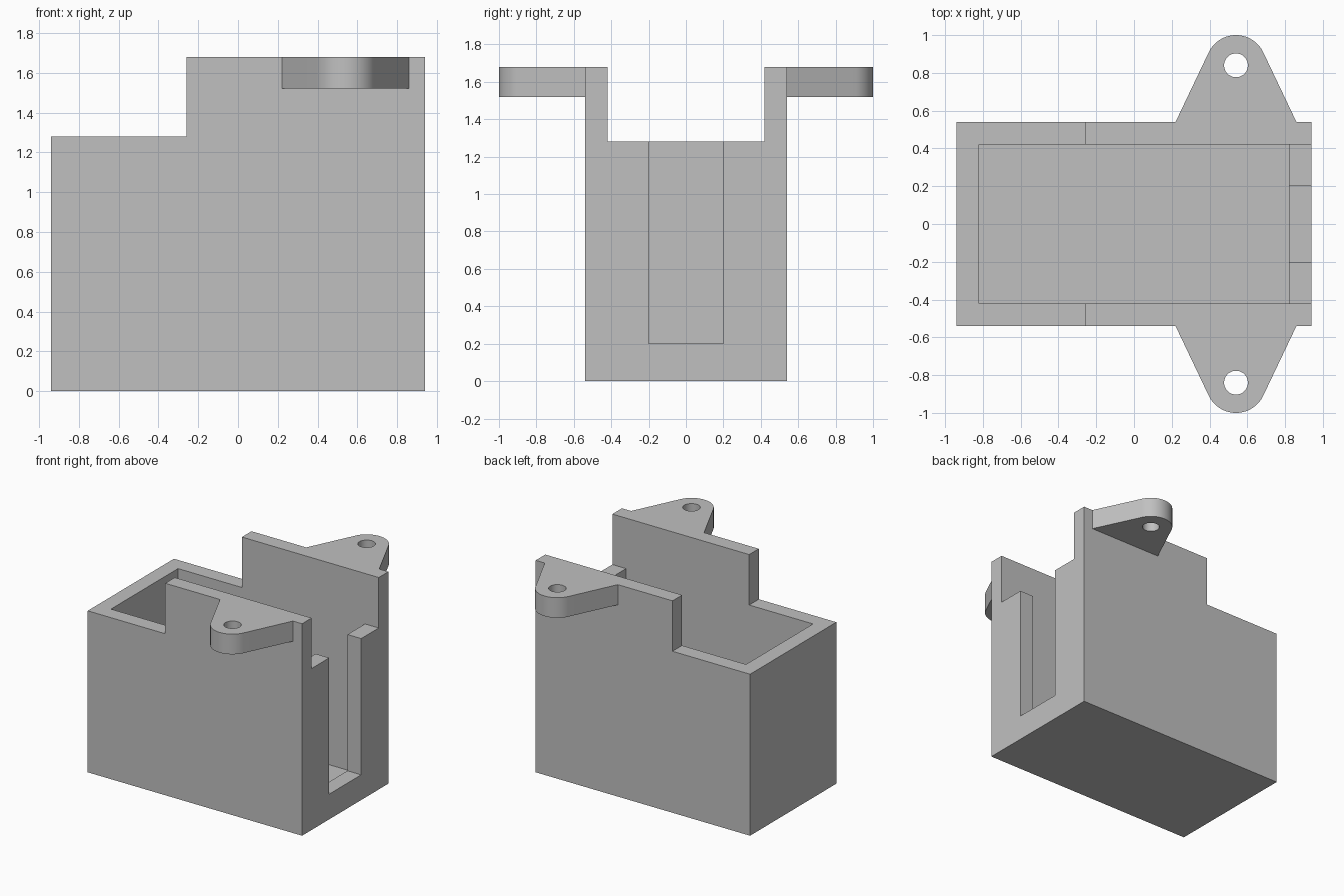
import bpy
import bmesh
from math import atan2, acos, cos, sin, hypot, pi, radians

default = bpy.data.objects.get("Cube")
if default:
    bpy.data.objects.remove(default, do_unlink=True)

grey = bpy.data.materials.new("plain grey")
grey.use_nodes = True
grey.diffuse_color = (0.53, 0.53, 0.53, 1)
grey.node_tree.nodes["Principled BSDF"].inputs["Base Color"].default_value = (0.53, 0.53, 0.53, 1)


def prism(name, base, offset):
    """Extrude a closed outline of 3D points along an offset."""
    bm = bmesh.new()
    face = bm.faces.new([bm.verts.new(p) for p in base])
    grown = bmesh.ops.extrude_face_region(bm, geom=[face], use_keep_orig=True)
    moved = [g for g in grown["geom"] if isinstance(g, bmesh.types.BMVert)]
    bmesh.ops.translate(bm, verts=moved, vec=offset)
    bmesh.ops.recalc_face_normals(bm, faces=bm.faces)
    mesh = bpy.data.meshes.new(name)
    bm.to_mesh(mesh)
    bm.free()
    mesh.materials.append(grey)
    obj = bpy.data.objects.new(name, mesh)
    bpy.context.collection.objects.link(obj)
    return obj


def box(name, x0, x1, half_y, z0, z1):
    outline = [(x0, -half_y, z0), (x1, -half_y, z0), (x1, half_y, z0), (x0, half_y, z0)]
    return prism(name, outline, (0, 0, z1 - z0))


def circle(cx, cy, z, r, start=0, end=2 * pi, count=48, closed=True):
    steps = count if closed else count - 1
    angles = [start + (end - start) * i / steps for i in range(count)]
    return [(cx + r * cos(a), cy + r * sin(a), z) for a in angles]


def cut(obj, cutter):
    """Subtract the cutter, bake the result and discard the cutter."""
    cutter.hide_render = True
    mod = obj.modifiers.new("cut", "BOOLEAN")
    mod.operation = "DIFFERENCE"
    mod.solver = "EXACT"
    mod.object = cutter
    bpy.context.view_layer.objects.active = obj
    bpy.ops.object.modifier_apply(modifier=mod.name)
    bpy.data.objects.remove(cutter, do_unlink=True)


# Main dimensions
LENGTH, WIDTH, WALL = 0.94, 0.54, 0.12
LOW, HIGH, STEP_X = 1.28, 1.68, -0.26
INNER_X, INNER_Y = LENGTH - WALL, WIDTH - WALL

# Open box with stepped side walls
profile = [(-LENGTH, 0), (LENGTH, 0), (LENGTH, HIGH), (STEP_X, HIGH), (STEP_X, LOW), (-LENGTH, LOW)]
body = prism("box_body", [(x, -WIDTH, z) for x, z in profile], (0, 2 * WIDTH, 0))
cut(body, box("cavity_cutter", -INNER_X, INNER_X, INNER_Y, 0.08, 2))
cut(body, box("end_wall_cutter", 0.7, 1.1, INNER_Y, LOW, 2))
cut(body, box("slot_cutter", 0.7, 1.1, 0.2, 0.2, 2))


# Mounting tabs: sides run tangent from the wall to a rounded end
def tab(name, side):
    cx, cy, r, half, z0 = 0.54, 0.84, 0.16, 0.32, 1.52
    dy = cy - WIDTH
    reach = hypot(half, dy)
    tangent = atan2(-dy, half) + acos(r / reach)
    outline = [(cx - half, WIDTH, z0), (cx + half, WIDTH, z0)]
    outline += circle(cx, cy, z0, r, tangent, pi - tangent, 40, closed=False)
    outline = [(x, side * y, z) for x, y, z in outline]
    obj = prism(name, outline, (0, 0, HIGH - z0))
    cut(obj, prism("hole_cutter", circle(cx, side * cy, z0 - 0.1, 0.063), (0, 0, 0.4)))
    bpy.ops.object.select_all(action="DESELECT")
    obj.select_set(True)
    bpy.context.view_layer.objects.active = obj
    bpy.ops.object.shade_smooth_by_angle(angle=radians(20))


tab("front_tab", -1)
tab("back_tab", 1)
